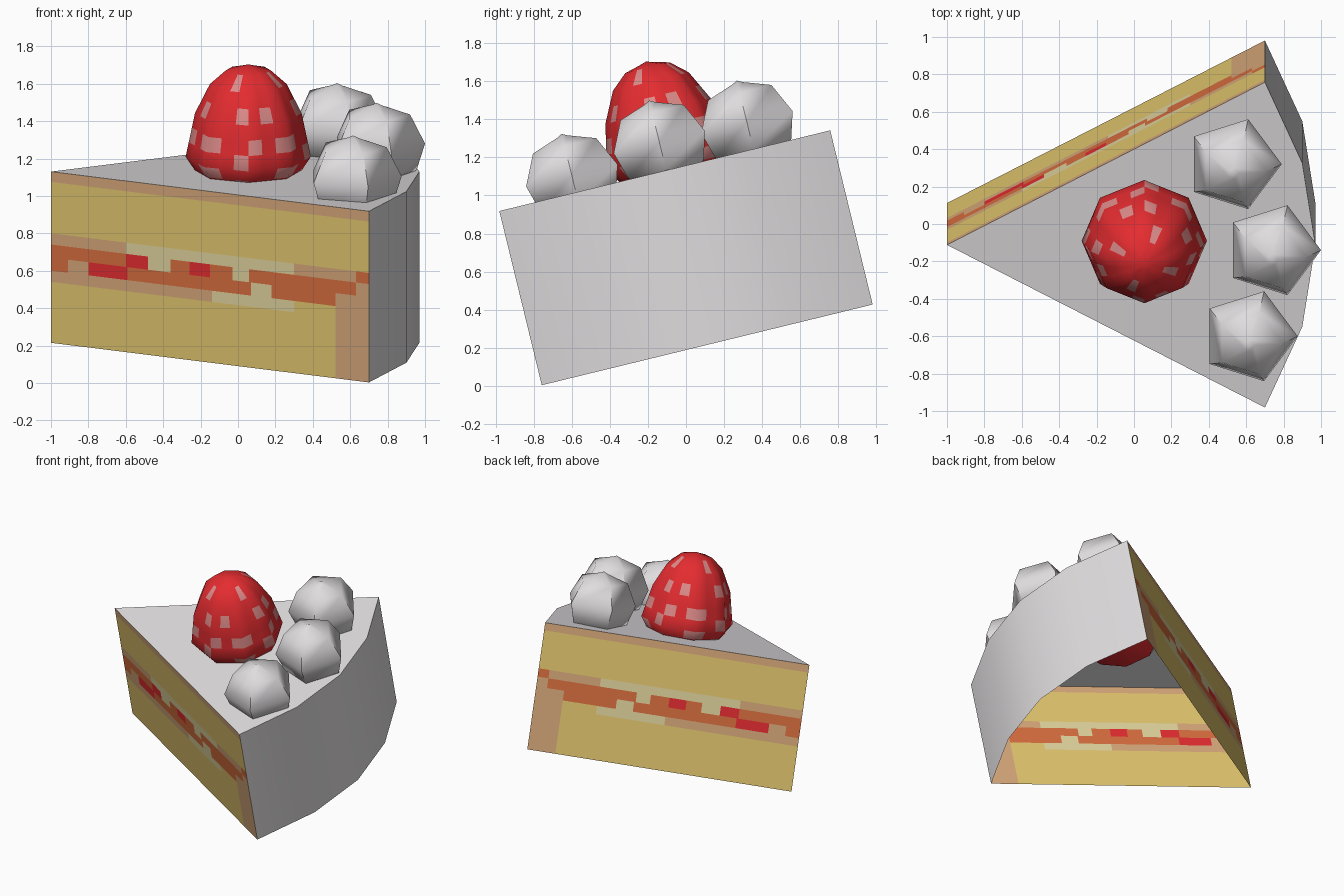
import bpy, math
from mathutils import Matrix, Vector

if "Cube" in bpy.data.objects:
    bpy.data.objects.remove(bpy.data.objects["Cube"])

TILT = math.radians(13.7)
ROT = Matrix.Rotation(TILT, 4, 'X')
CAKE = Matrix.Translation((0, 0, 0.6725)) @ ROT
H = 0.471                      # half height of the slice


def lin(c):
    return tuple((v / 255 / 12.92) if v < 10 else ((v / 255 + 0.055) / 1.055) ** 2.4 for v in c)


def material(name, rgb):
    m = bpy.data.materials.new(name)
    m.diffuse_color = (*lin(rgb), 1)
    m.use_nodes = True
    m.node_tree.nodes["Principled BSDF"].inputs["Base Color"].default_value = m.diffuse_color
    return m


MATS = {
    'W': material("white_cream", (224, 221, 223)),
    'Y': material("yellow_sponge", (226, 198, 110)),
    'T': material("tan_crust", (214, 168, 122)),
    'C': material("pale_custard", (224, 212, 158)),
    'O': material("orange_jam", (216, 110, 62)),
    'R': material("strawberry_red", (228, 44, 48)),
    'P': material("seed_pink", (222, 140, 138)),
}


def build(name, verts, faces, keys, matrix, angle=60):
    me = bpy.data.meshes.new(name)
    me.from_pydata([tuple(v) for v in verts], [], faces)
    used = sorted(set(keys))
    for k in used:
        me.materials.append(MATS[k])
    for p, k in zip(me.polygons, keys):
        p.material_index = used.index(k)
        p.use_smooth = True
    me.set_sharp_from_angle(angle=math.radians(angle))
    me.update()
    ob = bpy.data.objects.new(name, me)
    ob.matrix_world = matrix
    bpy.context.collection.objects.link(ob)
    return ob


# Frosting: flat top and curved back wall, open underneath
outline = [(-1, 0), (0.7, -0.895), (0.9, -0.45), (0.97, 0), (0.9, 0.45), (0.7, 0.895)]
n = len(outline)
verts = [(x, y, H) for x, y in outline] + [(x, y, -H) for x, y in outline]
faces = [tuple(range(n))] + [(i + n, i + 1 + n, i + 1, i) for i in range(1, n - 1)]
build("frosting", verts, faces, ['W'] * len(faces), CAKE)

# Cut sides: layer rows (depth below the top), each with colour runs along x
ROWS = [
    (0.055, [(0.7, 'T')]),
    (0.33, [(0.7, 'Y')]),
    (0.39, [(-0.6, 'T'), (0.3, 'C'), (0.63, 'T'), (0.7, 'O')]),
    (0.46, [(-0.6, 'O'), (-0.48, 'R'), (-0.36, 'C'), (-0.26, 'O'), (-0.15, 'R'),
            (-0.03, 'O'), (0.06, 'C'), (0.63, 'O'), (0.7, 'T')]),
    (0.53, [(-0.91, 'O'), (-0.8, 'T'), (-0.59, 'R'), (0.07, 'O'), (0.18, 'C'),
            (0.52, 'O'), (0.7, 'T')]),
    (0.59, [(-0.14, 'T'), (0.3, 'C'), (0.52, 'Y'), (0.7, 'T')]),
    (0.916, [(0.52, 'Y'), (0.7, 'T')]),
]
xs = [-1] + sorted({x for _, runs in ROWS for x, _ in runs})
hs = [H] + [H - d / 0.916 * 2 * H for d, _ in ROWS]


def cut_side(name, sign):
    w = len(xs)
    verts = [(x, sign * 0.895 * (x + 1) / 1.7, h) for h in hs for x in xs]
    faces, keys = [], []
    for r, (_, runs) in enumerate(ROWS):
        for c in range(w - 1):
            mid = (xs[c] + xs[c + 1]) / 2
            keys.append(next(k for end, k in runs if mid < end))
            f = ((r + 1) * w + c, (r + 1) * w + c + 1, r * w + c + 1, r * w + c)
            faces.append(f if sign < 0 else f[::-1])
    build(name, verts, faces, keys, CAKE)


cut_side("front_cut_side", -1)
cut_side("back_cut_side", 1)


def revolve(name, profile, sides, sub, center, colour):
    """Low-poly solid of revolution, profile bottom to top, each side split into sub columns."""
    cols = sides * sub
    verts, faces, keys = [], [], []
    for r, h in profile:
        for c in range(cols):
            a0, t = divmod(c, sub)
            p, q = [Vector((r * math.cos(k * math.tau / sides), r * math.sin(k * math.tau / sides), h))
                    for k in (a0, a0 + 1)]
            verts.append(p.lerp(q, t / sub))
    for i in range(len(profile) - 1):
        for c in range(cols):
            d = (c + 1) % cols
            faces.append((i * cols + c, i * cols + d, (i + 1) * cols + d, (i + 1) * cols + c))
            keys.append(colour(i, c))
    # caps
    top = len(verts)
    verts += [Vector((0, 0, profile[-1][1] + 0.015)), Vector((0, 0, profile[0][1] - 0.01))]
    last = (len(profile) - 1) * cols
    for c in range(cols):
        d = (c + 1) % cols
        faces += [(last + c, last + d, top), (d, c, top + 1)]
        keys += [colour(-1, c)] * 2
    build(name, verts, faces, keys, Matrix.Translation(center) @ ROT)


# Cream dollops: five-sided
DOLLOP = [(0.13, -0.2), (0.215, -0.145), (0.26, 0), (0.18, 0.16), (0.03, 0.21)]
for i, pos in enumerate([(0.53, 0.32, 1.385), (0.74, -0.14, 1.28), (0.615, -0.6, 1.105)]):
    revolve(f"cream_dollop_{i + 1}", DOLLOP, 5, 1, pos, lambda r, c: 'W')

# Strawberry: eight-sided, with seed patches on a repeating pattern
rings = [(0.25, -0.13), (0.335, 0), (0.285, 0.24), (0.205, 0.4), (0.12, 0.475), (0.05, 0.493)]
splits = [2, 3, 2, 1, 1]
berry = [rings[0]]
for (r0, h0), (r1, h1), s in zip(rings, rings[1:], splits):
    berry += [(r0 + (r1 - r0) * k / s, h0 + (h1 - h0) * k / s) for k in range(1, s + 1)]
SEEDS = {(3, 0), (1, 0), (3, 3), (0, 2), (2, 2), (5, 2), (5, 4), (3, 5), (1, 5), (7, 1)}


def berry_colour(row, col):
    return 'P' if (row, (col + 3) % 6) in SEEDS else 'R'


revolve("strawberry", berry, 8, 3, (0.055, -0.09, 1.21), berry_colour)
